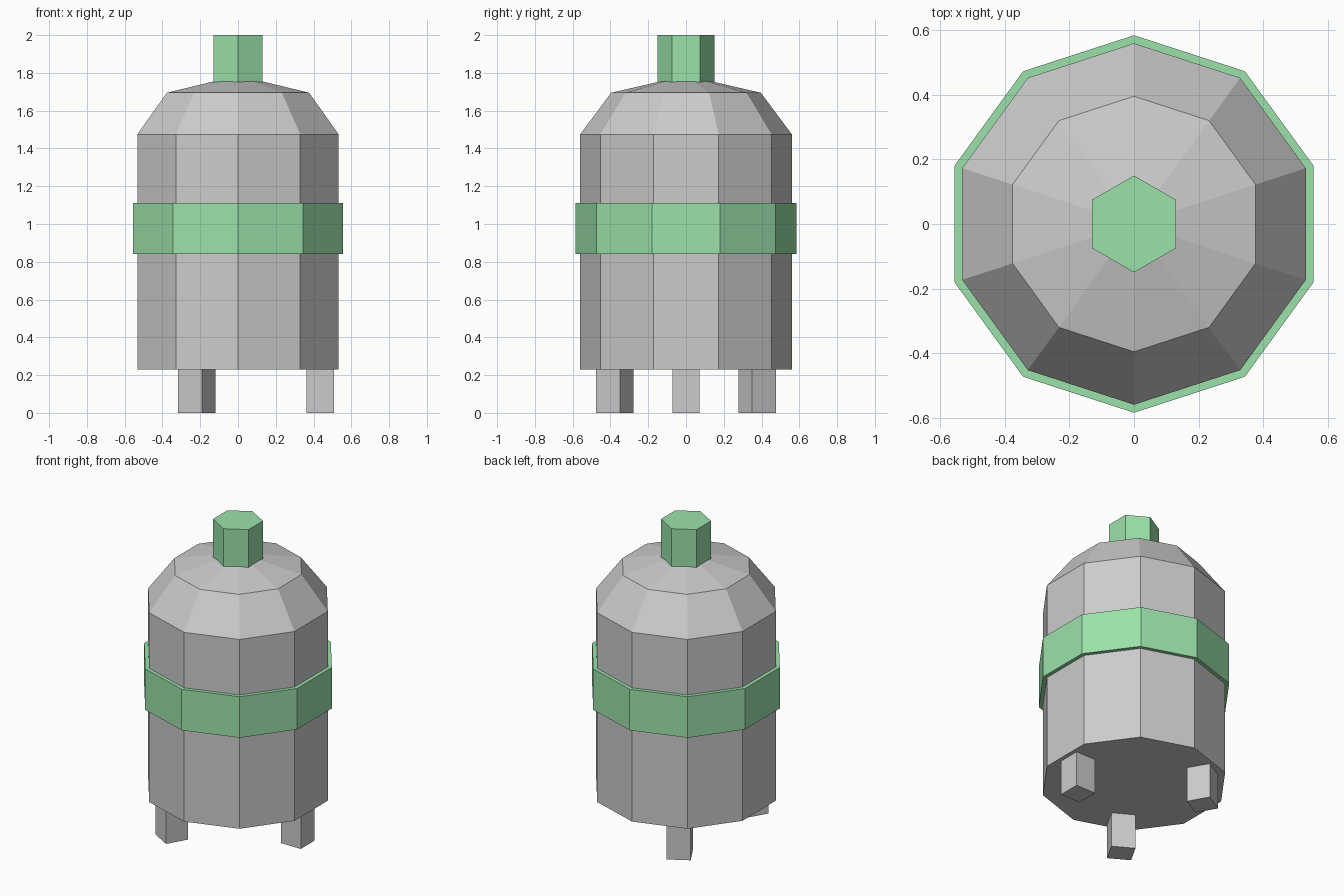
import bpy, bmesh
from math import sin, cos, pi
from mathutils import Matrix

if "Cube" in bpy.data.objects:
    bpy.data.objects.remove(bpy.data.objects["Cube"])

green = bpy.data.materials.new("green")
green.diffuse_color = (0.33, 0.76, 0.40, 1)
green.use_nodes = True
green.node_tree.nodes["Principled BSDF"].inputs["Base Color"].default_value = green.diffuse_color


def finish(name, bm, mat=None):
    bmesh.ops.recalc_face_normals(bm, faces=bm.faces)
    mesh = bpy.data.meshes.new(name)
    bm.to_mesh(mesh)
    bm.free()
    if mat:
        mesh.materials.append(mat)
    obj = bpy.data.objects.new(name, mesh)
    bpy.context.collection.objects.link(obj)
    return obj


def lathe(name, profile, sides, mat=None, closed=False):
    """Revolve (radius, z) points into flat sides, with a corner on the y axis."""
    bm = bmesh.new()
    rings = []
    for r, z in profile:
        if r == 0:
            rings.append([bm.verts.new((0, 0, z))] * sides)
        else:
            angles = [pi / 2 + 2 * pi * i / sides for i in range(sides)]
            rings.append([bm.verts.new((r * cos(a), r * sin(a), z)) for a in angles])
    pairs = list(zip(rings, rings[1:]))
    if closed:
        pairs.append((rings[-1], rings[0]))
    for low, high in pairs:
        for i in range(sides):
            j = (i + 1) % sides
            corners = (low[i], low[j], high[j], high[i])
            bm.faces.new(list(dict.fromkeys(corners)))
    # Flat caps where the profile does not end on the axis
    if not closed:
        for ring, (r, z) in ((rings[0], profile[0]), (rings[-1], profile[-1])):
            if r:
                bm.faces.new(ring)
    return finish(name, bm, mat)


# Ten-sided tank with a shallow domed lid
lathe("tank_body", [(0.56, 0.23), (0.56, 1.475)], 10)
lathe("domed_lid", [(0.56, 1.475), (0.396, 1.695), (0, 1.786)], 10)

# Green band around the tank and hexagonal cap on the lid
lathe("band", [(0.55, 0.84), (0.585, 0.84), (0.585, 1.11), (0.55, 1.11)], 10, green, closed=True)
lathe("top_cap", [(0.15, 1.73), (0.15, 2.0)], 6, green)

# Three square legs, each turned to face outward
for i in range(3):
    bm = bmesh.new()
    place = (Matrix.Rotation(2 * pi * i / 3, 4, "Z")
             @ Matrix.Translation((0.435, 0, 0.118))
             @ Matrix.Diagonal((0.145, 0.145, 0.236, 1)))
    bmesh.ops.create_cube(bm, size=1, matrix=place)
    finish(f"leg_{i + 1}", bm)
